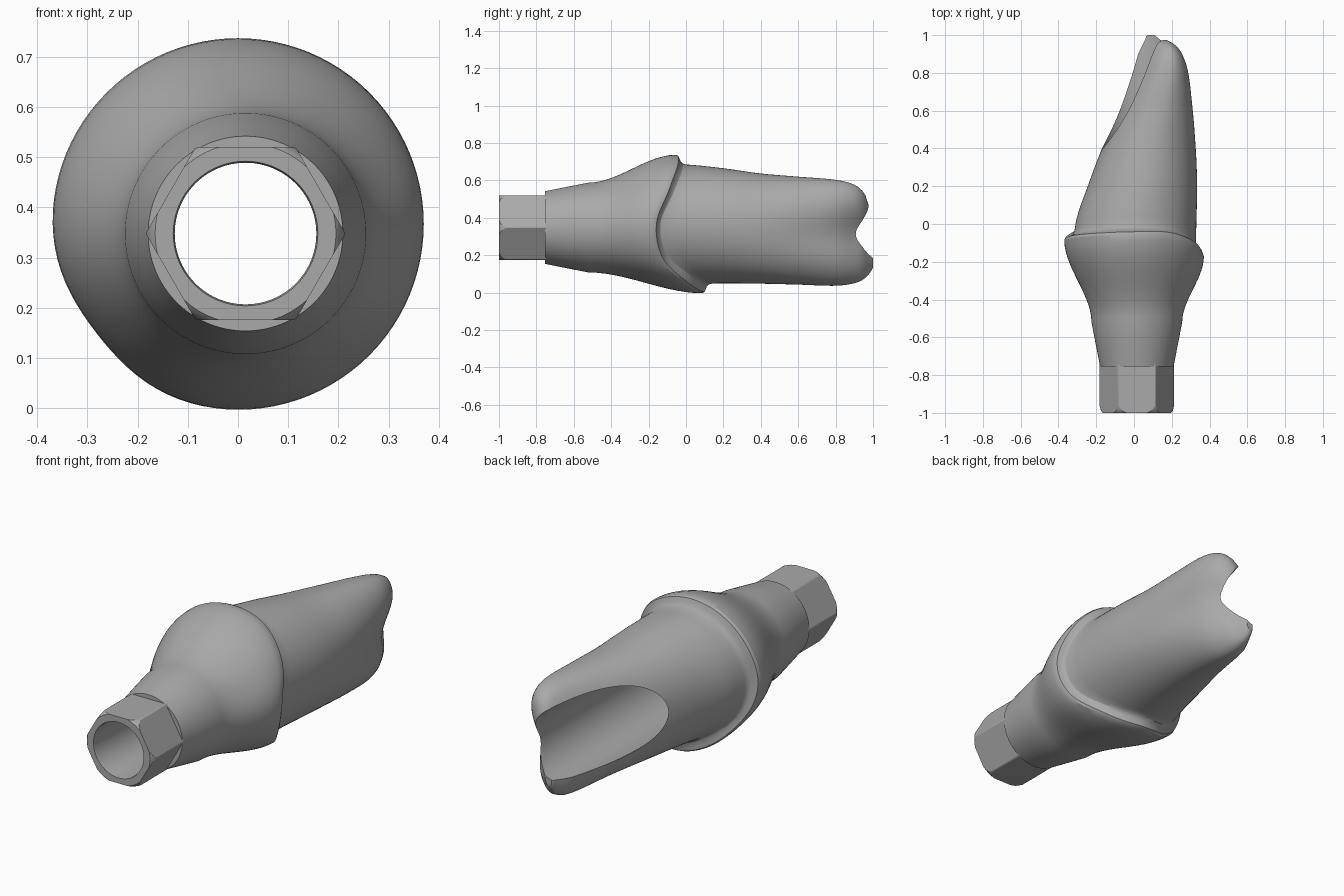
import bpy, bmesh, math
from mathutils import Vector

cube = bpy.data.objects.get("Cube")
if cube:
    bpy.data.objects.remove(cube, do_unlink=True)

AX, AZ = 0.015, 0.348          # bore axis
N = 96                         # points per ring

metal = bpy.data.materials.new("grey_metal")
metal.use_nodes = True
GREY = (0.4, 0.4, 0.4, 1)
metal.diffuse_color = GREY
metal.node_tree.nodes["Principled BSDF"].inputs["Base Color"].default_value = GREY


def loft(name, rings):
    """Skin a list of closed rings and cap both ends."""
    bm = bmesh.new()
    loops = [[bm.verts.new(p) for p in ring] for ring in rings]
    for a, b in zip(loops, loops[1:]):
        for i in range(len(a)):
            j = (i + 1) % len(a)
            bm.faces.new((a[i], a[j], b[j], b[i]))
    bm.faces.new(loops[0])
    bm.faces.new(loops[-1])
    bmesh.ops.recalc_face_normals(bm, faces=bm.faces)
    mesh = bpy.data.meshes.new(name)
    bm.to_mesh(mesh)
    bm.free()
    mesh.materials.append(metal)
    obj = bpy.data.objects.new(name, mesh)
    bpy.context.collection.objects.link(obj)
    return obj


def circle(y, r, n=N):
    return [Vector((AX + r * math.cos(2 * math.pi * i / n), y,
                    AZ + r * math.sin(2 * math.pi * i / n))) for i in range(n)]


def lathe(name, profile, n=N):
    return loft(name, [circle(y, r, n) for y, r in profile])


def boolean(obj, cutter, operation):
    mod = obj.modifiers.new("cut", 'BOOLEAN')
    mod.object, mod.operation, mod.solver = cutter, operation, 'EXACT'
    bpy.context.view_layer.objects.active = obj
    bpy.ops.object.modifier_apply(modifier=mod.name)


def hermite(p, q, mp, mq, t):
    return ((2*t**3 - 3*t*t + 1) * p + (3*t*t - 2*t**3) * q
            + (t**3 - 2*t*t + t) * mp + (t**3 - t*t) * mq)


# Upper post outline: y, x min, x max, z min, z max
POST = [(-0.25, -0.32, 0.325, 0.05, 0.69), (0.0, -0.31, 0.33, 0.046, 0.685),
        (0.2, -0.245, 0.335, 0.05, 0.665), (0.4, -0.17, 0.333, 0.048, 0.637),
        (0.6, -0.085, 0.325, 0.043, 0.62), (0.8, 0.0, 0.3, 0.037, 0.603),
        (0.9, 0.04, 0.262, 0.05, 0.577), (0.95, 0.065, 0.225, 0.072, 0.535),
        (0.975, 0.08, 0.185, 0.095, 0.47), (0.992, 0.09, 0.155, 0.118, 0.33),
        (1.0, 0.1, 0.14, 0.135, 0.2)]


def outline(y):
    """Smooth interpolation of the post outline."""
    k = 0
    while k < len(POST) - 2 and y > POST[k + 1][0]:
        k += 1
    slope = lambda a, b, c: (b[c] - a[c]) / (b[0] - a[0])
    p, q = POST[k], POST[k + 1]
    before, after = POST[max(k - 1, 0)], POST[min(k + 2, len(POST) - 1)]
    h = q[0] - p[0]
    return [hermite(p[c], q[c], h * slope(before, q, c), h * slope(p, after, c),
                    (y - p[0]) / h) for c in range(1, 5)]


def post_point(a, y):
    x0, x1, z0, z1 = outline(y)
    f = min(max((y - 0.1) / 0.8, 0), 1)
    c, s = math.cos(a), math.sin(a)
    # the sloping side is flatter than the round outer side
    e = 2 / (2 + 0.6 * f) if c < 0 else 1
    x = (x0 + x1) / 2 + (x1 - x0) / 2 * math.copysign(abs(c) ** e, c)
    z = (z0 + z1) / 2 + (z1 - z0) / 2 * math.copysign(abs(s) ** e, s)
    # slight twist, and a soft groove along the outer side
    x += 0.17 * f * f * (z - 0.33)
    if c > 0:
        x -= min(0.055 * f * f, 0.4 * (x1 - x0)) * math.exp(-((z - 0.31) / 0.13) ** 2) * c
    return Vector((x, y, z))


# Collar margin line: y at every 30 degrees, starting at the left side
MARGIN = [-0.172, -0.105, -0.058, -0.055, -0.062, -0.073,
          -0.085, -0.045, 0.035, 0.085, 0.0, -0.138]


def collar_point(a):
    u = a / (2 * math.pi) * 12
    k = int(u)
    p0, p, q, q1 = (MARGIN[(k + d) % 12] for d in (-1, 0, 1, 2))
    y = hermite(p, q, (q - p0) / 2, (q1 - p) / 2, u - k)
    r = 0.37 - 0.014 * math.exp(-((a - 3.8) / 0.4) ** 2)
    return Vector((r * math.cos(a), y, 0.367 + r * math.sin(a)))


# Body: cone, flared emergence, collar, shoulder and post
angles = [2 * math.pi * i / N for i in range(N)]
rings = [circle(-0.755, 0.194), circle(-0.64, 0.217), circle(-0.52, 0.24)]
base = rings[-1]
margin = [collar_point(a) for a in angles]
for k in range(1, 15):
    t = k / 14
    w = t * t * (3 - 2 * t)
    rings.append([Vector((b.x + (m.x - b.x) * w, b.y + (m.y - b.y) * t,
                          b.z + (m.z - b.z) * w)) for b, m in zip(base, margin)])
for mix, dy in ((0.12, 0.014), (0.4, 0.02), (0.7, 0.026), (0.9, 0.036), (1, 0.055)):
    ring = []
    for a, m in zip(angles, margin):
        p = m.lerp(post_point(a, m.y + dy), mix)
        p.y = m.y + dy
        ring.append(p)
    rings.append(ring)
for k in range(1, 7):
    rings.append([post_point(a, (m.y + 0.055) * (1 - k / 6) + 0.25 * k / 6)
                  for a, m in zip(angles, margin)])
for k in range(1, 25):
    y = 0.25 + 0.75 * math.sin(k / 24 * math.pi / 2)
    rings.append([post_point(a, y) for a in angles])
body = loft("abutment_body", rings)

# Hexagonal connector with turned, chamfered corners
hexagon = lathe("hex_connector", [(-1, 0.199), (-0.745, 0.199)], 6)
turning = lathe("turning_cutter", [(-1.0, 0.18), (-0.99, 0.189), (-0.965, 0.197), (-0.7, 0.197)])
boolean(hexagon, turning, 'INTERSECT')

# Screw channel through everything, wider beyond the seat
channel = lathe("channel_cutter", [(-1.1, 0.144), (-1.0, 0.144), (-0.985, 0.141),
                                   (-0.4, 0.141), (-0.34, 0.188), (1.2, 0.188)])
for part in (body, hexagon):
    boolean(part, channel, 'DIFFERENCE')
for cutter in (turning, channel):
    bpy.data.objects.remove(cutter, do_unlink=True)

# Smooth shading with sharp rims
for part in (body, hexagon):
    bpy.ops.object.select_all(action='DESELECT')
    part.select_set(True)
    bpy.context.view_layer.objects.active = part
    bpy.ops.object.shade_smooth_by_angle(angle=math.radians(28))
